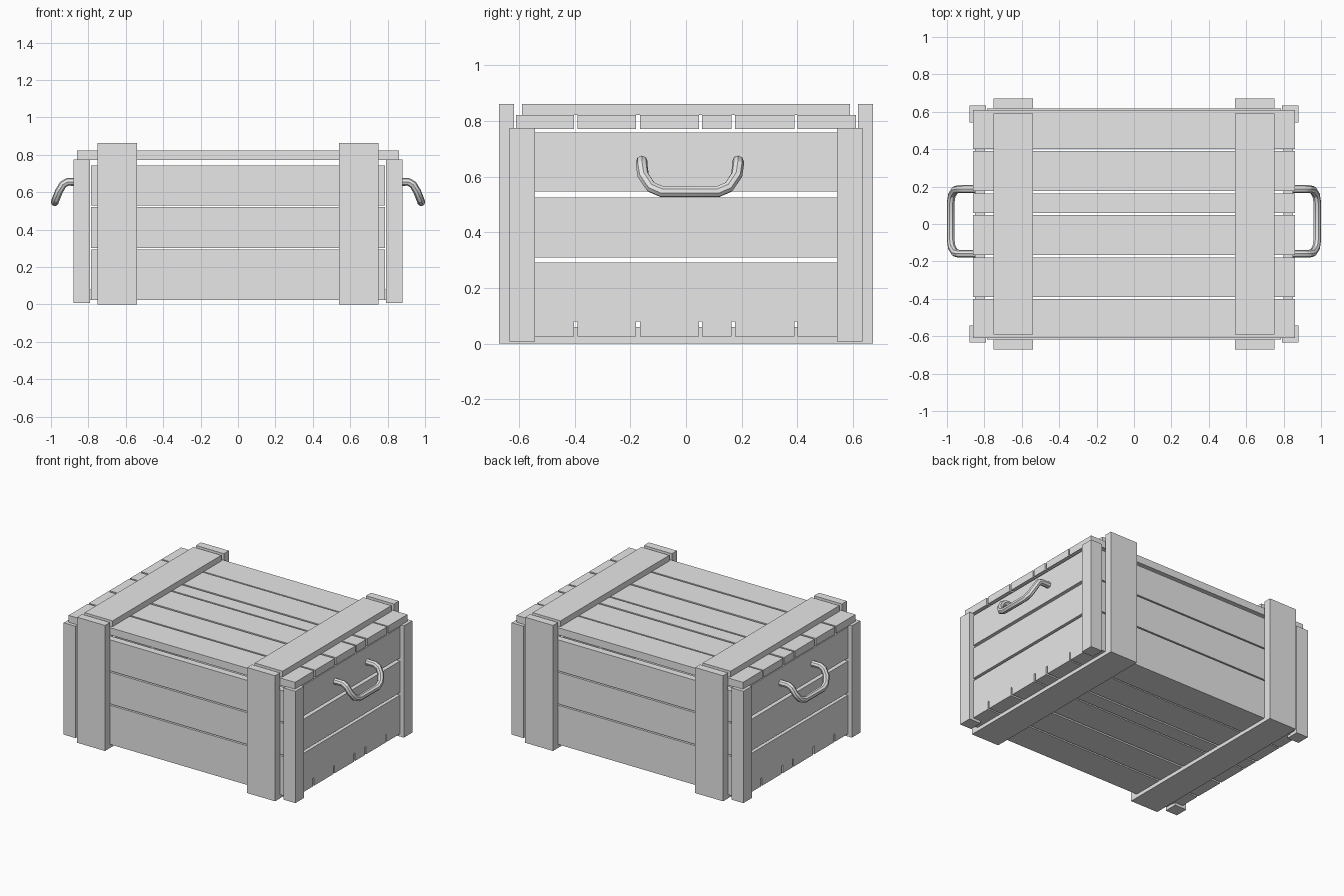
import bpy
import bmesh
from mathutils import Vector

cube = bpy.data.objects.get("Cube")
if cube:
    bpy.data.objects.remove(cube, do_unlink=True)

grey = bpy.data.materials.new("plain_grey")
grey.use_nodes = True
COLOUR = (0.8, 0.8, 0.8, 1.0)
grey.diffuse_color = COLOUR
for node in grey.node_tree.nodes:
    if node.type == 'BSDF_PRINCIPLED':
        node.inputs["Base Color"].default_value = COLOUR


def board(name, x, y, z):
    """Box between (min, max) pairs on each axis."""
    low, high = (Vector(p) for p in zip(x, y, z))
    bm = bmesh.new()
    bmesh.ops.create_cube(bm, size=1)
    for v in bm.verts:
        v.co = (low + high) / 2 + v.co * (high - low)
    mesh = bpy.data.meshes.new(name)
    bm.to_mesh(mesh)
    bm.free()
    mesh.materials.append(grey)
    obj = bpy.data.objects.new(name, mesh)
    bpy.context.collection.objects.link(obj)
    return obj


def flip(span, sign):
    return tuple(sorted(sign * s for s in span))


SIDES = ((1, "left"), (-1, "right"))
ENDS = ((-1, "front"), (1, "back"))

# Lid and floor planks share the same gaps across the depth
plank_spans = [(-0.61, -0.402), (-0.39, -0.18), (-0.166, 0.047),
               (0.058, 0.163), (0.176, 0.39), (0.4, 0.61)]
for i, (a, b) in enumerate(plank_spans, 1):
    board(f"lid_plank_{i}", (-0.86, 0.86), (a, b), (0.772, 0.822))
    board(f"floor_plank_{i}", (-0.85, 0.85),
          (max(a, -0.57), min(b, 0.57)), (0.025, 0.08))

# Long walls
for sy, end in ENDS:
    for i, z in enumerate([(0.025, 0.294), (0.303, 0.521), (0.53, 0.743)], 1):
        board(f"{end}_wall_plank_{i}", (-0.785, 0.785), flip((0.57, 0.618), sy), z)

# Short walls, whose lowest planks rest on the floor
for sx, side in SIDES:
    for i, z in enumerate([(0.08, 0.291), (0.309, 0.525), (0.546, 0.758)], 1):
        board(f"{side}_wall_plank_{i}", flip((0.8, 0.85), sx), (-0.545, 0.545), z)

# Corner posts, upright straps and the battens above and below
for sx, side in SIDES:
    strap_x = flip((0.54, 0.752), sx)
    for sy, end in ENDS:
        board(f"{end}_{side}_post", flip((0.79, 0.88), sx),
              flip((0.543, 0.634), sy), (0.007, 0.775))
        board(f"{end}_{side}_strap", strap_x, flip((0.618, 0.672), sy), (0, 0.862))
    board(f"{side}_lid_batten", strap_x, (-0.59, 0.59), (0.822, 0.862))
    board(f"{side}_floor_batten", strap_x, (-0.618, 0.618), (0, 0.06))

# Bent tube handles
half_path = [(0.84, 0.173, 0.655), (0.91, 0.173, 0.655), (0.935, 0.173, 0.642),
             (0.957, 0.168, 0.605), (0.974, 0.14, 0.563), (0.98, 0.1, 0.546)]
path = half_path + [(x, -y, z) for x, y, z in reversed(half_path)]
for sx, side in SIDES:
    curve = bpy.data.curves.new(f"{side}_handle", 'CURVE')
    curve.dimensions = '3D'
    curve.bevel_depth = 0.021
    curve.bevel_resolution = 2
    curve.use_fill_caps = True
    spline = curve.splines.new('POLY')
    spline.points.add(len(path) - 1)
    for point, (x, y, z) in zip(spline.points, path):
        point.co = (sx * x, y + 0.014, z, 1)
    curve.materials.append(grey)
    handle = bpy.data.objects.new(f"{side}_handle", curve)
    bpy.context.collection.objects.link(handle)
    bpy.ops.object.select_all(action='DESELECT')
    handle.select_set(True)
    bpy.context.view_layer.objects.active = handle
    bpy.ops.object.convert(target='MESH')
    bpy.ops.object.shade_smooth_by_angle()
